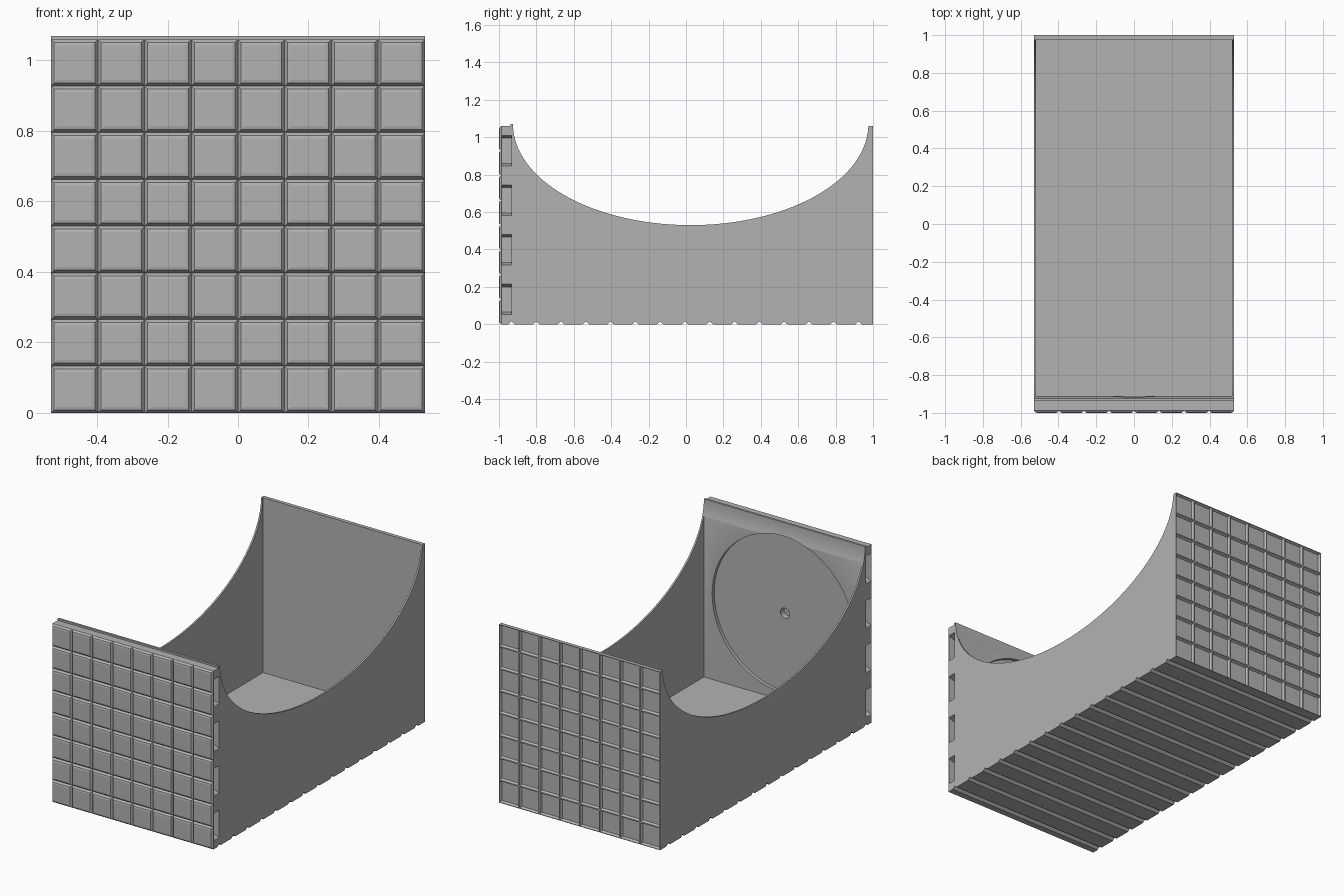
import bpy, bmesh, math
from mathutils import Matrix, Vector

if "Cube" in bpy.data.objects:
    bpy.data.objects.remove(bpy.data.objects["Cube"], do_unlink=True)

W, H, N = 0.53, 1.06, 8
PITCH = H / N
FRONT, BACK = -0.987, 0.985

grey = bpy.data.materials.new("light_grey")
grey.use_nodes = True
COLOUR = (0.45, 0.45, 0.45, 1)
grey.diffuse_color = COLOUR
grey.node_tree.nodes["Principled BSDF"].inputs["Base Color"].default_value = COLOUR


def make(name, bm):
    mesh = bpy.data.meshes.new(name)
    bm.to_mesh(mesh)
    bm.free()
    mesh.materials.append(grey)
    ob = bpy.data.objects.new(name, mesh)
    bpy.context.collection.objects.link(ob)
    return ob


def prism(name, points, axis_map, depth):
    """Extrude a flat outline by a vector."""
    bm = bmesh.new()
    face = bm.faces.new([bm.verts.new(axis_map(*p)) for p in points])
    out = bmesh.ops.extrude_face_region(bm, geom=[face])["geom"]
    bmesh.ops.translate(bm, vec=depth, verts=[v for v in out if isinstance(v, bmesh.types.BMVert)])
    bmesh.ops.recalc_face_normals(bm, faces=bm.faces)
    return make(name, bm)


def box(name, lo, hi):
    pts = [(lo[0], lo[1]), (hi[0], lo[1]), (hi[0], hi[1]), (lo[0], hi[1])]
    return prism(name, pts, lambda x, y: (x, y, lo[2]), (0, 0, hi[2] - lo[2]))


def cylinder(name, radius, y0, y1, z, sides):
    pts = [(radius * math.cos(2 * math.pi * i / sides), z + radius * math.sin(2 * math.pi * i / sides))
           for i in range(sides)]
    return prism(name, pts, lambda x, zz: (x, y0, zz), (0, y1 - y0, 0))


def cut(target, cutter):
    mod = target.modifiers.new(cutter.name, "BOOLEAN")
    mod.operation = "DIFFERENCE"
    mod.solver = "EXACT"
    mod.object = cutter
    bpy.context.view_layer.objects.active = target
    bpy.ops.object.modifier_apply(modifier=mod.name)
    bpy.data.objects.remove(cutter, do_unlink=True)


# Side outline: grooved underside, back edge, elliptical saddle, front lip
outline = [(FRONT, 0)]
for i in range(15):
    y = -0.933 + i * PITCH
    outline += [(y - 0.017, 0), (y, 0.015), (y + 0.017, 0)]
outline += [(BACK, 0), (BACK, H)]
for i in range(73):
    a = math.pi * i / 72
    outline.append((0.025 + 0.95 * math.cos(a), 1.07 - 0.54 * math.sin(a)))
outline[-73] = (0.975, H)
outline += [(-0.938, 1.07), (-0.938, H), (FRONT, H)]
body = prism("bin_body", outline, lambda y, z: (-W, y, z), (2 * W, 0, 0))

# Hollow interior, round recess and centre hole in the front wall
cut(body, box("cavity", (-W + 0.01, -0.91, 0.02), (W - 0.01, 0.978, 1.4)))
cut(body, cylinder("round_recess", 0.465, -0.93, -0.85, 0.53, 96))
cut(body, cylinder("centre_hole", 0.03, -0.965, -0.85, 0.53, 32))

# Tapered pockets in both ends of the front wall
for side in (-1, 1):
    for i in range(4):
        z = (2 * i + 1) * PITCH
        pts = [(side * (W + 0.01), z - 0.085), (side * (W + 0.01), z + 0.085),
               (side * (W - 0.04), z + 0.068), (side * (W - 0.04), z - 0.068)]
        cut(body, prism("pocket", pts, lambda x, zz: (x, -0.984, zz), (0, 0.05, 0)))


def panel(name, y, turn, steps, rim):
    """Grid of square cells, each stepped in or out along the panel normal."""
    bm = bmesh.new()
    bmesh.ops.create_grid(bm, x_segments=N, y_segments=N, size=1)
    bmesh.ops.scale(bm, vec=(W, H / 2, 1), verts=bm.verts)
    place = Matrix.Translation(Vector((0, y, H / 2))) @ Matrix.Rotation(turn, 4, "Z") \
        @ Matrix.Rotation(math.pi / 2, 4, "X")
    bmesh.ops.transform(bm, matrix=place, verts=bm.verts)
    cells = list(bm.faces)
    if rim:
        edges = [e for e in bm.edges if e.is_boundary]
        out = bmesh.ops.extrude_edge_only(bm, edges=edges)["geom"]
        bmesh.ops.translate(bm, vec=(0, rim, 0), verts=[v for v in out if isinstance(v, bmesh.types.BMVert)])
    for thickness, depth in steps:
        bm.normal_update()
        bmesh.ops.inset_individual(bm, faces=cells, thickness=thickness, depth=depth)
    bmesh.ops.recalc_face_normals(bm, faces=bm.faces)
    centre = max(bm.faces, key=lambda f: f.calc_area())
    if centre.normal.y * y < 0:
        bmesh.ops.reverse_faces(bm, faces=bm.faces)
    return make(name, bm)


# Raised tiles on the front, matching sunken cells on the back
tiles = panel("front_tiles", FRONT, 0, [(0.012, 0.011), (0.012, 0.002)], 0)
cells = panel("back_cells", 1.0, math.pi, [(0.005, 0), (0.01, -0.013)], -0.015)

# Smooth the curved surfaces and keep the edges crisp
bpy.ops.object.select_all(action="DESELECT")
body.select_set(True)
bpy.context.view_layer.objects.active = body
bpy.ops.object.shade_smooth_by_angle(angle=math.radians(20))
